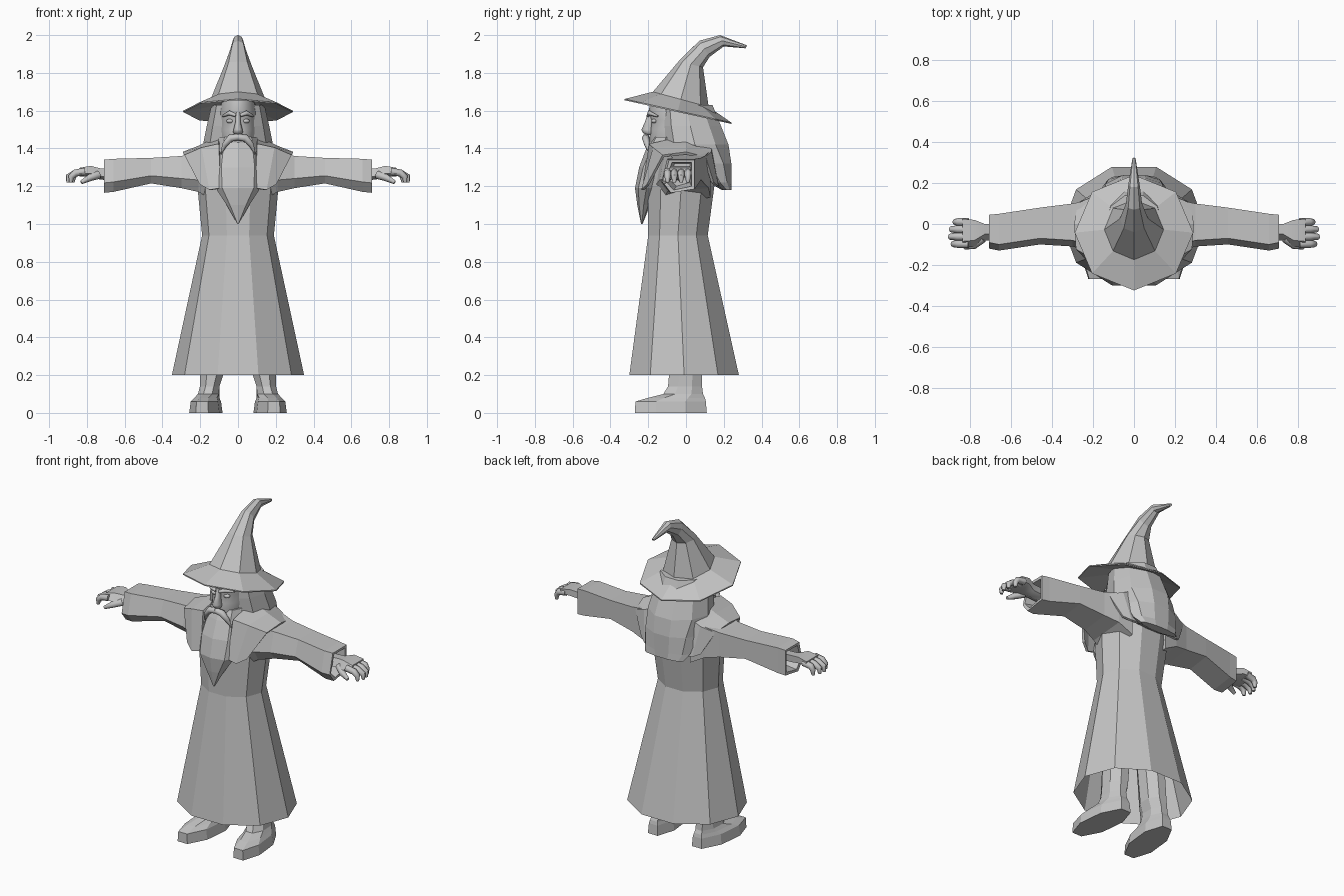
import bpy, bmesh, math
from mathutils import Vector

if "Cube" in bpy.data.objects:
    bpy.data.objects.remove(bpy.data.objects["Cube"], do_unlink=True)

grey = bpy.data.materials.new("plain grey")
grey.use_nodes = True
grey.diffuse_color = (0.55, 0.55, 0.55, 1)
shader = grey.node_tree.nodes["Principled BSDF"]
shader.inputs["Base Color"].default_value = grey.diffuse_color
shader.inputs["Roughness"].default_value = 0.8


def finish(name, bm, mirror=False, smooth=None, thickness=None):
    """Turn a bmesh into a named object with its modifiers and shading."""
    bmesh.ops.recalc_face_normals(bm, faces=bm.faces)
    mesh = bpy.data.meshes.new(name)
    bm.to_mesh(mesh)
    bm.free()
    mesh.materials.append(grey)
    obj = bpy.data.objects.new(name, mesh)
    bpy.context.collection.objects.link(obj)
    if thickness:
        solid = obj.modifiers.new("thickness", "SOLIDIFY")
        solid.thickness = thickness
        solid.offset = 0
    if mirror:
        obj.modifiers.new("mirror", "MIRROR")
    if smooth:
        bpy.ops.object.select_all(action="DESELECT")
        obj.select_set(True)
        bpy.context.view_layer.objects.active = obj
        bpy.ops.object.shade_smooth_by_angle(angle=math.radians(smooth))
    return obj


def skin(bm, rings, closed=True, caps=(True, True)):
    """Join successive rings of points with quads."""
    loops = [[bm.verts.new(p) for p in ring] for ring in rings]
    count = len(loops[0])
    for low, high in zip(loops, loops[1:]):
        for i in range(count if closed else count - 1):
            j = (i + 1) % count
            bm.faces.new((low[i], low[j], high[j], high[i]))
    for loop, cap in zip((loops[0], loops[-1]), caps):
        if cap:
            bm.faces.new(loop)
    return bm


def oval(sides, half_width, front, back, centre_x=0.0, skew=0.0, turn=0.0):
    """Oval ring running from a front (y, z) to a back (y, z) point."""
    front, back = Vector((0, *front)), Vector((0, *back))
    angles = [math.tau * (i + turn) / sides for i in range(sides)]
    wide = max(abs(math.cos(a)) for a in angles)
    deep = max(abs(math.sin(a)) for a in angles)
    ring = []
    for a in angles:
        t = math.sin(a) / deep
        p = front.lerp(back, (t + 1) / 2)
        p.x = centre_x + half_width * math.cos(a) / wide - skew * t
        ring.append(p)
    return ring


def stack(name, sides, levels, caps=(True, True), **look):
    """Loft of level ovals, each (z, half width, front y, back y)."""
    rings = [oval(sides, w, (f, z), (b, z)) for z, w, f, b in levels]
    return finish(name, skin(bmesh.new(), rings, caps=caps), **look)


def tube(bm, points, radii, sides=8):
    """Tapered round tube along a path."""
    points = [Vector(p) for p in points]
    rings = []
    for i, (p, r) in enumerate(zip(points, radii)):
        along = points[min(i + 1, len(points) - 1)] - points[max(i - 1, 0)]
        turn = along.to_track_quat("Z", "Y")
        rings.append([p + turn @ Vector((r * math.cos(a), r * math.sin(a), 0))
                      for a in (math.tau * k / sides for k in range(sides))])
    return skin(bm, rings)


def blob(bm, centre, size):
    """Stretched ball."""
    made = bmesh.ops.create_uvsphere(bm, u_segments=12, v_segments=8, radius=1)
    bmesh.ops.scale(bm, vec=size, verts=made["verts"])
    bmesh.ops.translate(bm, vec=centre, verts=made["verts"])
    return bm


# Robe, open at the hem
stack("robe", 10, [
    (0.2, 0.35, -0.3, 0.28), (0.94, 0.19, -0.2, 0.115),
    (1.2, 0.215, -0.2, 0.15), (1.35, 0.21, -0.17, 0.12),
    (1.43, 0.12, -0.12, 0.1)], caps=(False, True))

# Sleeves, with a hollow cuff
def sleeve_ring(x, front, back, low, high):
    middle = low + (high - low) * 0.3
    return [(x, front + 0.03, high), (x, back, high), (x, back, low + 0.02),
            (x, front + 0.04, low), (x, front, middle)]

sleeve = [sleeve_ring(*r) for r in (
    (0.12, -0.16, 0.13, 1.12, 1.41), (0.21, -0.14, 0.12, 1.17, 1.38),
    (0.3, -0.11, 0.1, 1.19, 1.36), (0.46, -0.1, 0.08, 1.215, 1.35),
    (0.66, -0.13, 0.05, 1.17, 1.345), (0.71, -0.12, 0.045, 1.165, 1.34),
    (0.708, -0.105, 0.03, 1.18, 1.325), (0.62, -0.09, 0.02, 1.2, 1.32))]
finish("sleeves", skin(bmesh.new(), sleeve), mirror=True)

# Shoulder mantle with pointed lapels
mantle = [
    [(0.09, -0.225, 1.19), (0.1, -0.19, 1.42), (0.1, 0, 1.46),
     (0.1, 0.13, 1.42), (0.1, 0.17, 1.2)],
    [(0.15, -0.23, 1.18), (0.19, -0.17, 1.4), (0.2, 0, 1.41),
     (0.19, 0.13, 1.38), (0.16, 0.165, 1.2)],
    [(0.2, -0.2, 1.21), (0.28, -0.12, 1.36), (0.29, 0, 1.375),
     (0.27, 0.1, 1.35), (0.2, 0.14, 1.22)]]
finish("shoulder_mantle", skin(bmesh.new(), mantle, closed=False,
       caps=(False, False)), mirror=True, thickness=0.015)

# Hair falling down the back
stack("hair", 10, [
    (1.18, 0.13, 0.19, 0.24), (1.22, 0.155, 0.12, 0.24),
    (1.32, 0.17, 0.02, 0.24), (1.42, 0.185, -0.13, 0.225),
    (1.52, 0.165, -0.14, 0.185), (1.63, 0.14, -0.14, 0.14)])

# Head and facial features
stack("head", 16, [
    (1.36, 0.07, -0.17, 0.05), (1.42, 0.09, -0.195, 0.08),
    (1.5, 0.1, -0.19, 0.1), (1.55, 0.1, -0.185, 0.1),
    (1.59, 0.1, -0.2, 0.1), (1.66, 0.09, -0.185, 0.1)], smooth=60)
stack("nose", 8, [
    (1.47, 0.014, -0.21, -0.17), (1.485, 0.026, -0.23, -0.17),
    (1.5, 0.024, -0.236, -0.17), (1.54, 0.014, -0.217, -0.17),
    (1.59, 0.014, -0.202, -0.17)], smooth=60)
finish("eyes", blob(bmesh.new(), (0.042, -0.168, 1.545),
       (0.02, 0.015, 0.012)), mirror=True, smooth=60)
brow = [(0.012, -0.2, 1.575), (0.045, -0.194, 1.588), (0.082, -0.15, 1.57)]
finish("eyebrows", tube(bmesh.new(), brow, (0.009, 0.013, 0.005)),
       mirror=True, smooth=60)

# Beard and drooping moustache
stack("beard", 8, [
    (1.0, 0.003, -0.238, -0.23), (1.1, 0.06, -0.258, -0.19),
    (1.19, 0.118, -0.27, -0.15), (1.3, 0.125, -0.248, -0.1),
    (1.4, 0.11, -0.21, -0.05), (1.46, 0.102, -0.18, -0.03)])
whisker = [(0, -0.212, 1.46), (0.04, -0.214, 1.455),
           (0.07, -0.206, 1.42), (0.09, -0.19, 1.37)]
finish("moustache", tube(bmesh.new(), whisker, (0.018, 0.02, 0.015, 0.003)),
       mirror=True, smooth=60)

# Hat: underside, brim, then the crown bending backwards
hat = [oval(8, *r) for r in (
    (0.13, (-0.17, 1.66), (0.12, 1.59)), (0.29, (-0.325, 1.655), (0.24, 1.53)),
    (0.29, (-0.325, 1.662), (0.24, 1.537)), (0.145, (-0.175, 1.7), (0.12, 1.62)),
    (0.07, (-0.04, 1.86), (0.09, 1.83)), (0.04, (0.07, 1.97), (0.125, 1.885)),
    (0.028, (0.18, 2.0), (0.2, 1.94)), (0.008, (0.325, 1.945), (0.315, 1.93)))]
finish("hat", skin(bmesh.new(), hat))

# Hands: palm, four curled fingers and a thumb
hand = bmesh.new()
palm = [sleeve_ring(*r) for r in (
    (0.62, -0.08, 0.0, 1.23, 1.29), (0.73, -0.08, 0.0, 1.235, 1.295),
    (0.78, -0.11, 0.02, 1.25, 1.308), (0.84, -0.115, 0.025, 1.252, 1.297))]
skin(hand, palm)
for i, reach in enumerate((0.895, 0.91, 0.905, 0.885)):
    y = -0.098 + i * 0.036
    tube(hand, [(0.81, y, 1.278), (0.86, y, 1.27), (reach - 0.012, y, 1.25),
                (reach - 0.01, y, 1.22)], (0.02, 0.019, 0.016, 0.009))
tube(hand, [(0.74, -0.07, 1.26), (0.785, -0.105, 1.245),
            (0.83, -0.115, 1.22)], (0.022, 0.019, 0.01))
finish("hands", hand, mirror=True, smooth=50)

# Boots, toes turned slightly out
boot = [oval(8, w, (f, z), (b, z), centre_x=x, skew=s, turn=0.5)
        for z, w, f, b, x, s in (
    (0.0, 0.08, -0.27, 0.11, 0.17, 0.02), (0.06, 0.072, -0.268, 0.105, 0.17, 0.02),
    (0.08, 0.06, -0.2, 0.1, 0.165, 0.015), (0.1, 0.055, -0.12, 0.09, 0.155, 0.005),
    (0.14, 0.052, -0.095, 0.085, 0.15, 0), (0.2, 0.062, -0.09, 0.085, 0.14, 0),
    (0.5, 0.07, -0.09, 0.08, 0.12, 0))]
finish("boots", skin(bmesh.new(), boot), mirror=True)
